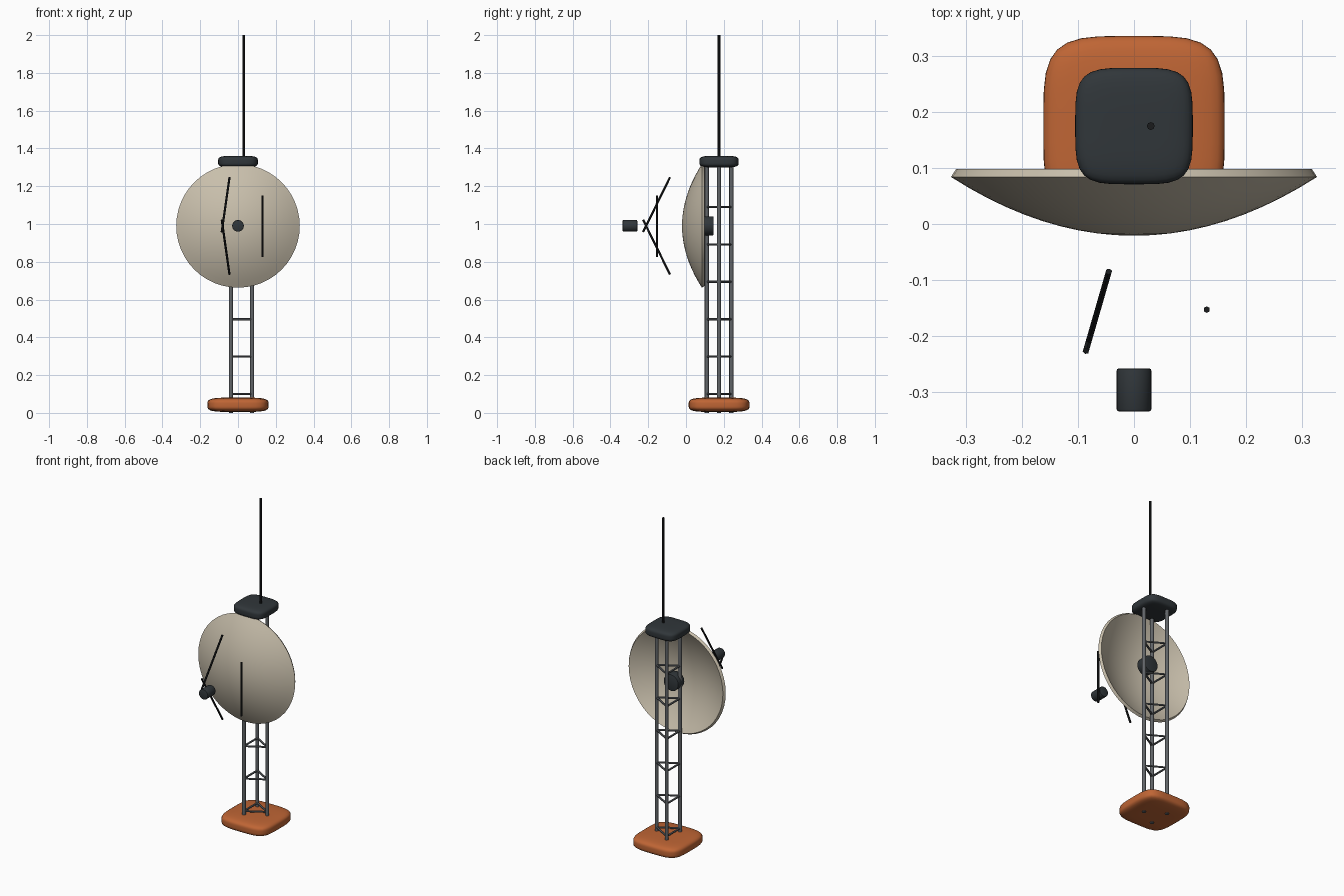
import bpy, bmesh, math
from mathutils import Vector

if "Cube" in bpy.data.objects:
    bpy.data.objects.remove(bpy.data.objects["Cube"])


def material(name, rgb):
    m = bpy.data.materials.new(name)
    m.diffuse_color = (*rgb, 1)
    m.use_nodes = True
    m.node_tree.nodes["Principled BSDF"].inputs["Base Color"].default_value = m.diffuse_color
    return m


ORANGE = material("orange", (0.52, 0.13, 0.035))
DARK = material("dark", (0.03, 0.037, 0.042))
BLACK = material("black", (0.01, 0.011, 0.012))
STEEL = material("steel", (0.12, 0.13, 0.14))
CREAM = material("cream", (0.58, 0.52, 0.41))
TOWER_Y, DISH_Z = 0.175, 0.99


def finish(name, bm, mat, angle=40):
    bmesh.ops.recalc_face_normals(bm, faces=bm.faces)
    mesh = bpy.data.meshes.new(name)
    bm.to_mesh(mesh)
    bm.free()
    mesh.materials.append(mat)
    ob = bpy.data.objects.new(name, mesh)
    bpy.context.collection.objects.link(ob)
    bpy.ops.object.select_all(action='DESELECT')
    ob.select_set(True)
    bpy.context.view_layer.objects.active = ob
    bpy.ops.object.shade_smooth_by_angle(angle=math.radians(angle))
    return ob


def rod(name, a, b, radius, mat, sides=8, bevel=0):
    a, b = Vector(a), Vector(b)
    bm = bmesh.new()
    bmesh.ops.create_cone(bm, cap_ends=True, segments=sides, radius1=radius,
                          radius2=radius, depth=(b - a).length)
    if bevel:
        rims = [e for e in bm.edges if any(len(f.verts) > 4 for f in e.link_faces)]
        bmesh.ops.bevel(bm, geom=rims, offset=bevel, segments=2, profile=0.5, affect='EDGES')
    turn = (b - a).to_track_quat('Z', 'Y')
    for v in bm.verts:
        v.co = turn @ v.co + (a + b) / 2
    return finish(name, bm, mat)


def cushion(name, centre, half, mat, power=4.2):
    # rounded slab: a gridded cube pulled onto a superellipsoid
    bm = bmesh.new()
    bmesh.ops.create_cube(bm, size=2)
    bmesh.ops.subdivide_edges(bm, edges=bm.edges[:], cuts=9, use_grid_fill=True)
    for v in bm.verts:
        n = sum(abs(c) ** power for c in v.co) ** (1 / power)
        v.co = Vector([centre[i] + half[i] * v.co[i] / n for i in range(3)])
    return finish(name, bm, mat, 60)


# foot and top cap
cushion("base", (0, TOWER_Y, 0.043), (0.162, 0.161, 0.038), ORANGE)
cushion("top_cap", (0, TOWER_Y, 1.33), (0.105, 0.104, 0.031), DARK)

# triangular lattice tower
corners = [(0.075 * math.cos(a), TOWER_Y + 0.075 * math.sin(a))
           for a in (0, math.tau / 3, 2 * math.tau / 3)]
for i, (x, y) in enumerate(corners):
    rod(f"tower_leg_{i}", (x, y, 0), (x, y, 1.33), 0.011, STEEL, 10)
    for k in range(6):
        z = 0.1 + 0.198 * k
        rod(f"tower_rung_{i}_{k}", (x, y, z), (*corners[(i + 1) % 3], z), 0.006, STEEL, 6)

# whip antenna
rod("whip_antenna", (0.03, TOWER_Y, 1.33), (0.03, TOWER_Y, 2.0), 0.007, BLACK)

# dish: thin parabolic shell, bulging to the front, hollow at the back
R, DEPTH, THICK, RINGS, SEG = 0.327, 0.105, 0.017, 10, 48
outer, inner = [], []
for i in range(RINGS + 1):
    r = R * i / RINGS
    y = -0.021 + DEPTH * (r / R) ** 2
    slope = 2 * DEPTH * r / R ** 2
    n = math.hypot(1, slope)
    outer.append(Vector((r, y, 0)))
    inner.append(Vector((r - THICK * slope / n, y + THICK / n, 0)))
profile = outer + inner[::-1]
bm = bmesh.new()
verts = [bm.verts.new(p) for p in profile]
edges = [bm.edges.new(pair) for pair in zip(verts, verts[1:])]
bmesh.ops.spin(bm, geom=verts + edges, cent=(0, 0, 0), axis=(0, 1, 0),
               angle=math.tau, steps=SEG, use_merge=True)
bmesh.ops.remove_doubles(bm, verts=bm.verts, dist=1e-5)
bmesh.ops.translate(bm, verts=bm.verts, vec=(0, 0, DISH_Z))
finish("dish", bm, CREAM)

# mounting hub behind the dish and feed horn in front
rod("dish_hub", (0, 0.085, DISH_Z), (0, 0.146, DISH_Z), 0.05, DARK, 24, 0.004)
rod("feed_horn", (0, -0.335, DISH_Z), (0, -0.258, DISH_Z), 0.031, DARK, 24, 0.004)

# loose feed struts: two leaning, one upright
for i, s in enumerate((1, -1)):
    rod(f"feed_strut_{i}", (-0.045, -0.085, DISH_Z + s * 0.257),
        (-0.086, -0.227, DISH_Z - s * 0.032), 0.006, BLACK, 6)
rod("feed_strut_2", (0.13, -0.153, 0.825), (0.13, -0.153, 1.152), 0.006, BLACK, 6)
